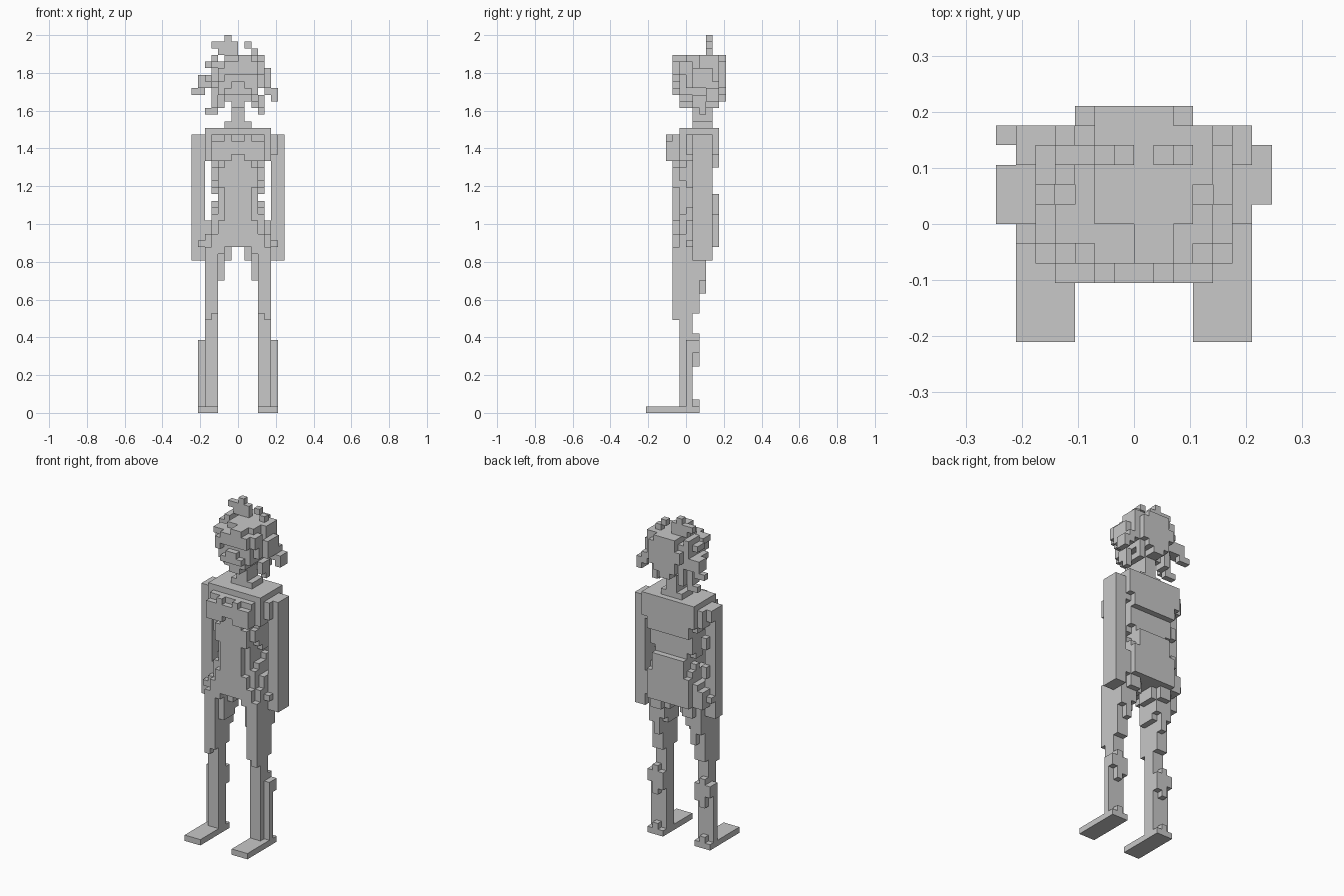
import bpy, bmesh
from mathutils import Vector

cube = bpy.data.objects.get("Cube")
if cube:
    bpy.data.objects.remove(cube, do_unlink=True)

V = 2 / 57  # edge of one block
grey = bpy.data.materials.new("light grey")
grey.use_nodes = True
grey.diffuse_color = (0.58, 0.58, 0.58, 1)
grey.node_tree.nodes["Principled BSDF"].inputs["Base Color"].default_value = grey.diffuse_color

parts, taken = {}, set()


def part(name, *boxes, flip=False):
    """Fill block ranges (x0, x1, y0, y1, z0, z1); flip mirrors them in x."""
    cells = set()
    for x0, x1, y0, y1, z0, z1 in boxes:
        if flip:
            x0, x1 = -x1, -x0
        cells |= {(x, y, z) for x in range(x0, x1)
                  for y in range(y0, y1) for z in range(z0, z1)}
    cells -= taken
    taken.update(cells)
    parts[name] = cells


def build(name, cells):
    """Skin the blocks with outer faces only and merge flat areas."""
    bm = bmesh.new()
    verts = {}
    for c in cells:
        for axis in range(3):
            for side in (0, 1):
                n = list(c)
                n[axis] += 2 * side - 1
                if tuple(n) in taken:
                    continue
                loop = []
                for a, b in ((0, 0), (1, 0), (1, 1), (0, 1)):
                    p = list(c)
                    p[axis] += side
                    p[(axis + 1) % 3] += a
                    p[(axis + 2) % 3] += b
                    p = tuple(p)
                    if p not in verts:
                        verts[p] = bm.verts.new(Vector(p) * V)
                    loop.append(verts[p])
                bm.faces.new(loop if side else loop[::-1])
    bmesh.ops.dissolve_limit(bm, angle_limit=0.01, verts=bm.verts[:], edges=bm.edges[:])
    mesh = bpy.data.meshes.new(name)
    bm.to_mesh(mesh)
    bm.free()
    mesh.materials.append(grey)
    bpy.context.collection.objects.link(bpy.data.objects.new(name, mesh))


# Legs and feet
for side, flip in (("left", False), ("right", True)):
    part(side + "_foot", (3, 6, -6, 2, 0, 1), (4, 5, 1, 2, 1, 2), flip=flip)
    part(side + "_shin", (3, 5, -1, 1, 1, 15), (5, 6, 0, 1, 1, 11),
         (3, 5, 1, 2, 8, 11), (4, 5, 1, 2, 7, 12), (5, 6, 1, 2, 9, 11), flip=flip)
    part(side + "_thigh", (3, 5, -2, 2, 15, 25), (4, 5, -2, 0, 14, 15),
         (2, 3, -1, 2, 20, 23), (3, 4, 2, 3, 18, 23), (4, 5, 2, 3, 20, 23),
         (2, 3, 1, 3, 21, 23), flip=flip)

# Pelvis with its stepped arch
part("pelvis", (2, 5, -1, 3, 23, 25), (-5, -2, -1, 3, 23, 25), (1, 2, 0, 3, 23, 25),
     (-2, -1, 0, 3, 23, 25), (2, 4, 3, 4, 23, 25), (-4, -2, 3, 4, 23, 25),
     (2, 3, -2, -1, 24, 25), (-3, -2, -2, -1, 24, 25),
     (-5, 5, -1, 4, 25, 27), (-4, 4, -2, -1, 25, 27),
     (-5, 5, 0, 4, 27, 29), (-3, 3, -2, 0, 27, 29), (-4, 4, 4, 5, 25, 30))

# Torso, from waist to shoulders
part("waist", (-4, 4, 0, 4, 29, 31), (-3, 3, 0, 4, 31, 34), (-3, 3, -1, 0, 29, 34),
     (-2, 2, -2, -1, 29, 34), (-3, 3, 4, 5, 30, 33))
part("chest", (-4, 4, 0, 4, 34, 38), (-3, 3, -1, 0, 34, 38), (-2, 2, -2, -1, 34, 38),
     (-5, 5, -1, 4, 38, 42), (-4, 4, -2, -1, 38, 42),
     (-4, -1, -3, -2, 38, 41), (1, 4, -3, -2, 38, 41), (-3, 3, -3, -2, 39, 41),
     (-2, -1, -3, -2, 41, 42), (1, 2, -3, -2, 41, 42))
part("upper_back", (-4, 4, 4, 5, 37, 42), (-5, 5, 4, 5, 39, 42))
part("shoulders", (-5, 5, -1, 5, 42, 43))

# Loose blocks along the flanks
for side, flip in (("left", False), ("right", True)):
    part(side + "_flank", (3, 4, -1, 0, 27, 30), (3, 4, -1, 0, 35, 37),
         (2, 3, -2, -1, 26, 28), (2, 3, -2, -1, 34, 37),
         (3, 4, 1, 3, 33, 34), (3, 4, 2, 3, 31, 32), flip=flip)

# Arms: a full left one and a thinner, ragged right one
part("left_arm", (5, 7, 1, 4, 23, 42), (5, 6, 0, 1, 25, 26), (5, 6, 0, 1, 39, 42))
part("right_arm", (-7, -5, 0, 2, 23, 42), (-6, -5, -1, 0, 25, 26),
     (-6, -5, 2, 4, 39, 42), (-7, -6, 2, 3, 40, 42), (-6, -5, 2, 3, 35, 37),
     (-6, -5, 2, 3, 30, 32), (-6, -5, 2, 4, 25, 28), (-7, -6, 2, 3, 26, 27))

# Neck and head
part("neck", (-2, 2, 1, 4, 43, 44), (-1, 1, 1, 4, 44, 47))
part("head", (-1, 1, -1, 4, 46, 47), (-2, 2, -1, 4, 47, 48), (-3, 3, -1, 5, 48, 53),
     (-2, 3, 0, 5, 53, 54), (-2, 2, -2, -1, 48, 49), (-1, 1, -2, -1, 49, 50))

# Hair: fringe, back and stray locks
part("fringe", (-2, 3, -2, -1, 51, 53), (0, 2, -2, 0, 53, 54), (-3, -2, -2, 0, 51, 52),
     (-4, -3, -1, 1, 52, 53), (3, 4, -1, 1, 51, 53), (-3, -2, -2, -1, 50, 51))
part("back_hair", (-2, 2, 5, 6, 48, 54), (2, 3, 5, 6, 49, 53), (-3, -2, 5, 6, 50, 52),
     (-1, 1, 4, 6, 47, 48), (2, 3, 4, 5, 46, 48), (-3, -2, 3, 5, 46, 48))
part("left_locks", (3, 4, 2, 5, 49, 54), (4, 5, 1, 3, 49, 52), (4, 5, 3, 4, 50, 52),
     (5, 6, 3, 5, 47, 49), (4, 5, 3, 5, 48, 50), (3, 4, 1, 3, 46, 48),
     (2, 3, 2, 4, 46, 47), (3, 4, 2, 3, 45, 46), (3, 4, 0, 1, 49, 51))
part("right_locks", (-4, -3, 2, 5, 49, 54), (-5, -4, 1, 3, 50, 51), (-6, -4, 3, 5, 49, 51),
     (-7, -5, 4, 5, 48, 49), (-5, -4, 2, 4, 52, 53), (-4, -3, 2, 4, 46, 49),
     (-5, -3, 3, 4, 45, 46), (-4, -3, 0, 1, 49, 50))
part("top_tufts", (-4, 0, 3, 4, 55, 56), (-3, 0, 3, 4, 54, 55), (-2, -1, 3, 4, 56, 57),
     (1, 2, 3, 4, 55, 56), (2, 3, 3, 4, 54, 55))

for name, cells in parts.items():
    build(name, cells)
